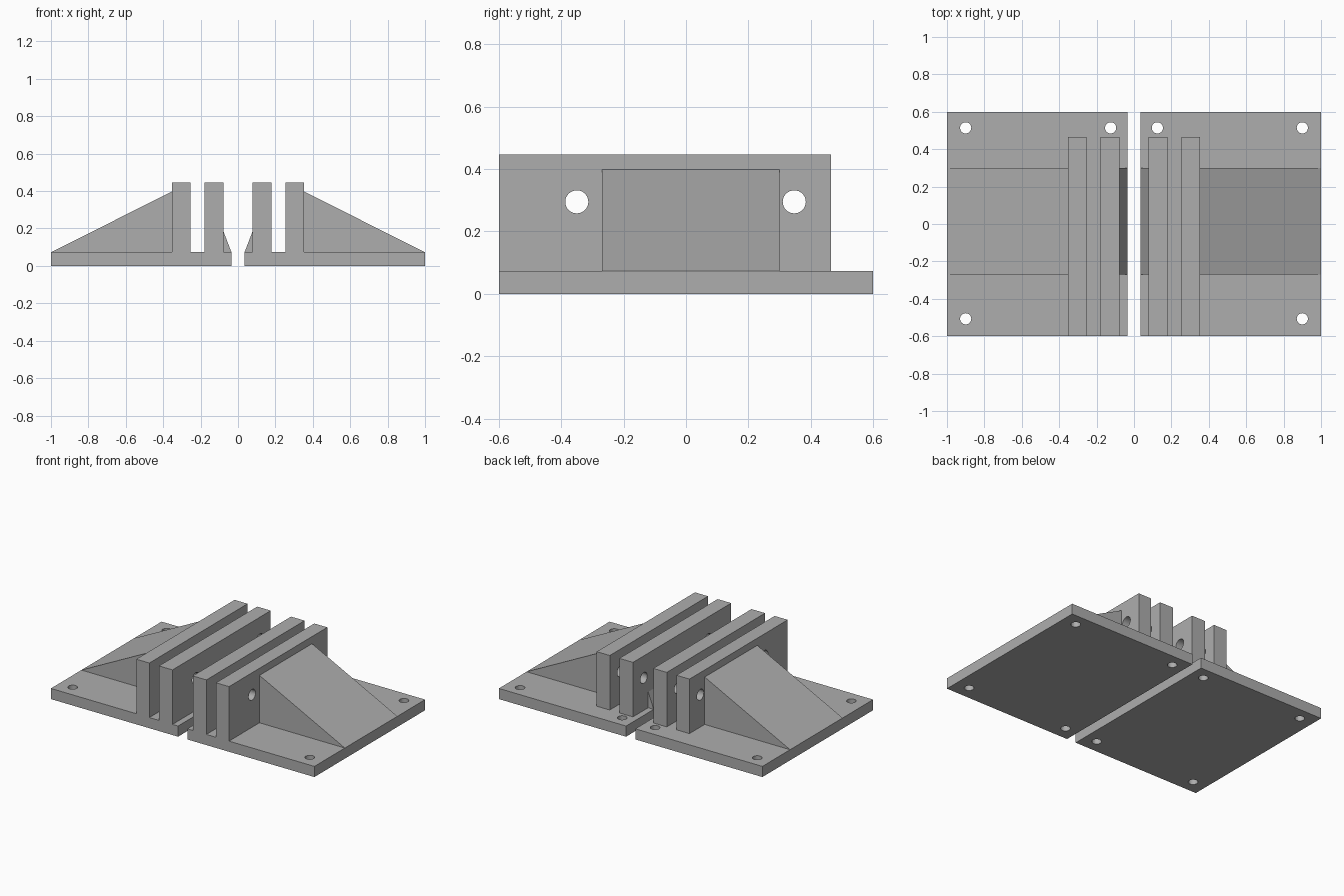
import bpy
import bmesh
import math
from mathutils import Matrix, Vector

cube = bpy.data.objects.get("Cube")
if cube:
    bpy.data.objects.remove(cube, do_unlink=True)

GREY = (0.42, 0.42, 0.42, 1)
mat = bpy.data.materials.new("plain grey")
mat.use_nodes = True
mat.diffuse_color = GREY
mat.node_tree.nodes["Principled BSDF"].inputs["Base Color"].default_value = GREY

BASE_TOP, WALL_TOP = 0.073, 0.447
FRONT, BACK, WALL_BACK = -0.6, 0.6, 0.465
RIB_FRONT, RIB_BACK = -0.27, 0.3


def make_object(name, bm):
    bmesh.ops.recalc_face_normals(bm, faces=bm.faces)
    mesh = bpy.data.meshes.new(name)
    bm.to_mesh(mesh)
    bm.free()
    mesh.materials.append(mat)
    obj = bpy.data.objects.new(name, mesh)
    bpy.context.collection.objects.link(obj)
    return obj


def prism(name, profile, y0, y1, side):
    """Extrude an x-z outline along y; side is +1 for left, -1 for right."""
    bm = bmesh.new()
    face = bm.faces.new([bm.verts.new((side * x, y0, z)) for x, z in profile])
    ext = bmesh.ops.extrude_face_region(bm, geom=[face])
    moved = [v for v in ext["geom"] if isinstance(v, bmesh.types.BMVert)]
    bmesh.ops.translate(bm, verts=moved, vec=(0, y1 - y0, 0))
    return make_object(name, bm)


def box_outline(x0, x1, z0, z1):
    return [(x0, z0), (x1, z0), (x1, z1), (x0, z1)]


def drill(obj, centres, radius, depth, axis):
    """Cut round holes along the given axis."""
    bm = bmesh.new()
    turn = Vector((0, 0, 1)).rotation_difference(Vector(axis)).to_matrix().to_4x4()
    for centre in centres:
        bmesh.ops.create_cone(bm, cap_ends=True, segments=32, radius1=radius,
                              radius2=radius, depth=depth,
                              matrix=Matrix.Translation(centre) @ turn)
    cutter = make_object(obj.name + "_hole_cutter", bm)
    cutter.hide_render = True
    cutter.hide_viewport = True
    mod = obj.modifiers.new("holes", "BOOLEAN")
    mod.operation = "DIFFERENCE"
    mod.solver = "EXACT"
    mod.object = cutter
    # Bake the cut so that the helper can be removed
    bpy.context.view_layer.update()
    graph = bpy.context.evaluated_depsgraph_get()
    result = bpy.data.meshes.new_from_object(obj.evaluated_get(graph))
    obj.modifiers.clear()
    obj.data = result
    bpy.data.objects.remove(cutter, do_unlink=True)


for label, side in (("left", 1), ("right", -1)):
    # Base plate with four screw holes
    base = prism(label + "_base_plate", box_outline(0.035, 1, 0, BASE_TOP), FRONT, BACK, side)
    screws = [(side * x, y, 0.03) for x in (0.125, 0.9) for y in (-0.507, 0.514)]
    drill(base, screws, 0.03, 0.4, (0, 0, 1))

    # Pair of upright walls with pin holes
    for part, x0, x1 in (("inner", 0.077, 0.18), ("outer", 0.253, 0.352)):
        wall = prism(f"{label}_{part}_wall", box_outline(x0, x1, BASE_TOP, WALL_TOP),
                     FRONT, WALL_BACK, side)
        pins = [(side * (x0 + x1) / 2, y, 0.295) for y in (-0.35, 0.347)]
        drill(wall, pins, 0.037, 0.3, (1, 0, 0))

    # Long outer buttress and small inner buttress
    prism(label + "_outer_buttress",
          [(0.352, BASE_TOP), (1, BASE_TOP), (0.352, 0.398)], RIB_FRONT, RIB_BACK, side)
    prism(label + "_inner_buttress",
          [(0.077, BASE_TOP), (0.035, BASE_TOP), (0.077, 0.182)], RIB_FRONT, RIB_BACK, side)
